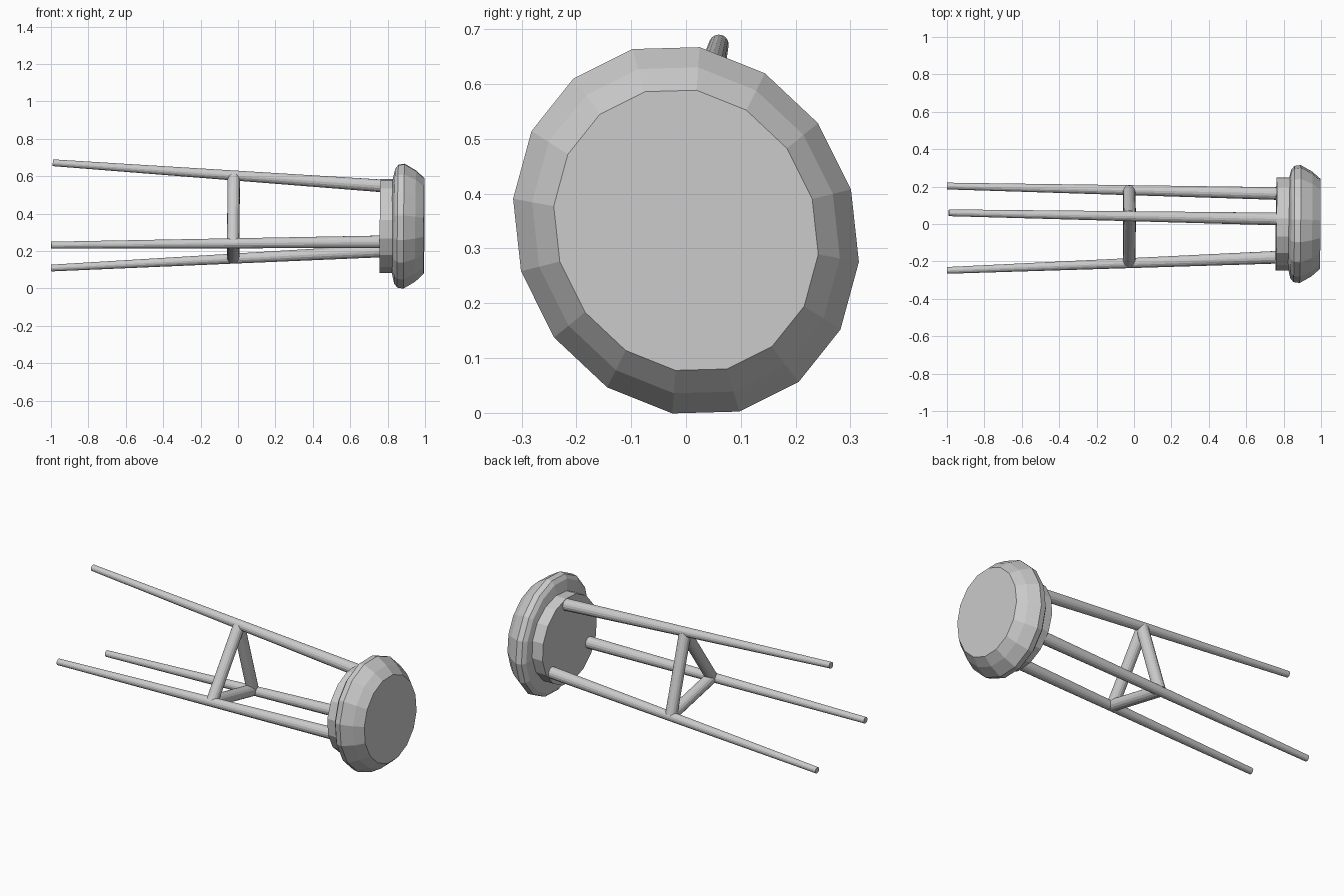
import bpy, bmesh
from math import cos, sin, pi, radians
from mathutils import Vector

old = bpy.data.objects.get("Cube")
if old:
    bpy.data.objects.remove(old, do_unlink=True)

CENTRE_Z = 0.333
SIDES = 16

grey = bpy.data.materials.new("light grey")
grey.use_nodes = True
colour = (0.6, 0.6, 0.6, 1)
grey.diffuse_color = colour
grey.node_tree.nodes["Principled BSDF"].inputs["Base Color"].default_value = colour


def finish(bm, name):
    bmesh.ops.recalc_face_normals(bm, faces=bm.faces)
    mesh = bpy.data.meshes.new(name)
    bm.to_mesh(mesh)
    bm.free()
    mesh.materials.append(grey)
    obj = bpy.data.objects.new(name, mesh)
    bpy.context.collection.objects.link(obj)
    return obj


def loft(name, rings):
    """Skin closed rings of points and cap both ends."""
    bm = bmesh.new()
    loops = [[bm.verts.new(p) for p in ring] for ring in rings]
    for a, b in zip(loops, loops[1:]):
        for i in range(len(a)):
            j = (i + 1) % len(a)
            bm.faces.new((a[i], a[j], b[j], b[i]))
    bm.faces.new(loops[0])
    bm.faces.new(loops[-1])
    return finish(bm, name)


def seat_ring(x, major, minor):
    """Slightly oval ring facing +x, leaning a touch with the seat."""
    turn = radians(116.5)
    points = []
    for i in range(SIDES):
        t = 2 * pi * (i + 0.5) / SIDES
        u, v = major * cos(t), minor * sin(t)
        y = u * cos(turn) - v * sin(turn)
        z = u * sin(turn) + v * cos(turn)
        points.append((x + 0.01 * (y + z), y, CENTRE_Z + z))
    return points


def rod(name, start, end, r_start, r_end):
    """Tapered round rod between two points."""
    start, end = Vector(start), Vector(end)
    turn = (end - start).to_track_quat('Z', 'Y')
    rings = []
    for p, r in ((start, r_start), (end, r_end)):
        rings.append([p + turn @ Vector((r * cos(2 * pi * i / SIDES),
                                         r * sin(2 * pi * i / SIDES), 0))
                      for i in range(SIDES)])
    return loft(name, rings)


# Seat cushion: rounded profile as (x, scale of the rim)
cushion = [(0.825, 0.75), (0.838, 0.92), (0.855, 0.985),
           (0.888, 1.0), (0.95, 0.89), (0.995, 0.765)]
loft("seat_cushion", [seat_ring(x, 0.346 * s, 0.3085 * s) for x, s in cushion])

# Seat base under the cushion
loft("seat_base", [seat_ring(x, 0.254, 0.25) for x in (0.76, 0.835)])

# Legs: foot point and point where the leg meets the seat
legs = {
    "upper_leg": ((-0.99, 0.06, 0.672), (0.76, 0.027, 0.549)),
    "front_leg": ((-0.999, -0.248, 0.232), (0.76, -0.178, 0.249)),
    "back_leg": ((-0.999, 0.203, 0.109), (0.76, 0.163, 0.2)),
}
joints = []
for name, (foot, top) in legs.items():
    foot, top = Vector(foot), Vector(top)
    rod(name, foot, foot.lerp(top, 1.02), 0.018, 0.034)
    joints.append(foot.lerp(top, 0.553))

# Stretchers joining the legs in a triangle
middle = sum(joints, Vector()) / 3
joints = [j.lerp(middle, 0.03) for j in joints]
for i, name in enumerate(("upper_front_stretcher", "lower_stretcher",
                          "upper_back_stretcher")):
    rod(name, joints[i], joints[(i + 1) % 3], 0.033, 0.033)
